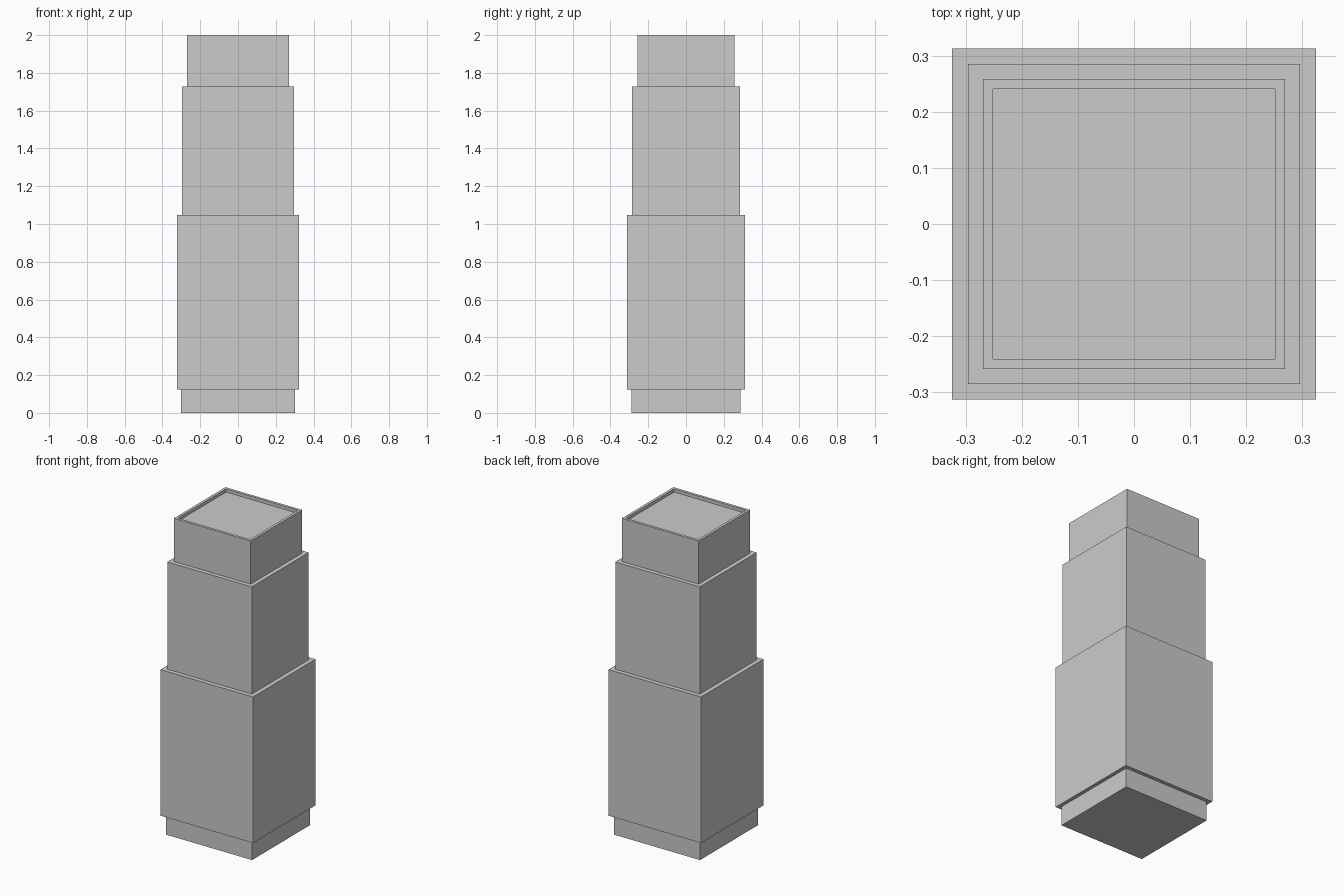
import bpy
import bmesh

if "Cube" in bpy.data.objects:
    bpy.data.objects.remove(bpy.data.objects["Cube"])


def block(name, hx, hy, z0, z1, rim=0.0, depth=0.0):
    """Box from half sizes, optionally with a rimmed recess in its top."""
    bm = bmesh.new()
    bmesh.ops.create_cube(bm, size=1)
    for v in bm.verts:
        v.co = (v.co.x * 2 * hx, v.co.y * 2 * hy, z1 if v.co.z > 0 else z0)
    if rim:
        bm.normal_update()
        top = max(bm.faces, key=lambda f: f.calc_center_median().z)
        bmesh.ops.inset_region(bm, faces=[top], thickness=rim)
        # Straight-walled recess
        res = bmesh.ops.extrude_discrete_faces(bm, faces=[top])
        bmesh.ops.translate(bm, verts=res["faces"][0].verts, vec=(0, 0, -depth))
    bmesh.ops.recalc_face_normals(bm, faces=bm.faces)
    mesh = bpy.data.meshes.new(name)
    bm.to_mesh(mesh)
    bm.free()
    obj = bpy.data.objects.new(name, mesh)
    bpy.context.collection.objects.link(obj)
    return obj


# Recessed foot
block("plinth", 0.301, 0.289, 0.0, 0.123)

# Three stepped sections, each narrower than the one below
block("lower_section", 0.324, 0.313, 0.123, 1.048)
block("middle_section", 0.296, 0.285, 1.048, 1.727)

# Top section with a shallow rimmed recess
block("upper_section", 0.269, 0.258, 1.727, 2.0, rim=0.0245, depth=0.02)
